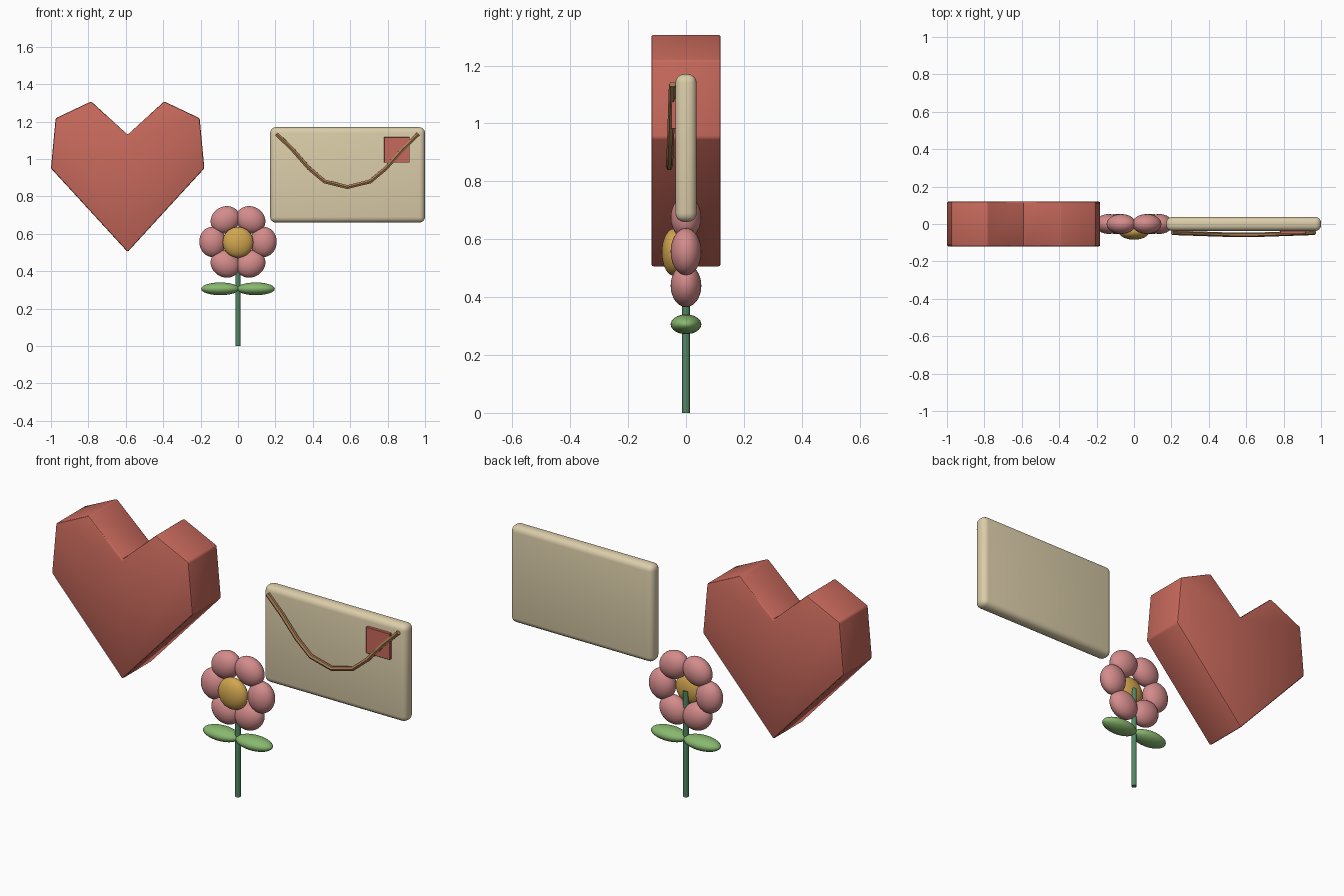
import bpy, bmesh, math

if "Cube" in bpy.data.objects:
    bpy.data.objects.remove(bpy.data.objects["Cube"])


def material(name, rgb):
    m = bpy.data.materials.new(name)
    m.diffuse_color = (*rgb, 1)
    m.use_nodes = True
    m.node_tree.nodes["Principled BSDF"].inputs["Base Color"].default_value = m.diffuse_color
    return m


RED = material("heart red", (0.57, 0.14, 0.105))
CREAM = material("paper cream", (0.71, 0.61, 0.40))
BROWN = material("cord brown", (0.39, 0.20, 0.085))
PINK = material("petal pink", (0.66, 0.26, 0.26))
YELLOW = material("centre yellow", (0.64, 0.38, 0.08))
STEM = material("stem green", (0.085, 0.24, 0.125))
LEAF = material("leaf green", (0.25, 0.48, 0.16))


def finish(name, mat, bevel=0, segments=1):
    ob = bpy.context.object
    ob.name = name
    ob.data.materials.append(mat)
    if bevel:
        mod = ob.modifiers.new("rounded edges", 'BEVEL')
        mod.width = bevel
        mod.segments = segments
        mod.limit_method = 'ANGLE'
        bpy.ops.object.modifier_apply(modifier=mod.name)
    bpy.ops.object.shade_smooth_by_angle(angle=math.radians(35))
    return ob


def box(name, mat, lo, hi, bevel=0, segments=1):
    bpy.ops.mesh.primitive_cube_add(size=1, location=[(a + b) / 2 for a, b in zip(lo, hi)])
    bpy.context.object.scale = [b - a for a, b in zip(lo, hi)]
    bpy.ops.object.transform_apply(location=False, rotation=False, scale=True)
    return finish(name, mat, bevel, segments)


def ellipsoid(name, mat, loc, radii, turn=0):
    bpy.ops.mesh.primitive_uv_sphere_add(segments=32, ring_count=16, radius=1,
                                         location=loc, rotation=(0, -turn, 0))
    bpy.context.object.scale = radii
    return finish(name, mat)


# Heart: extruded angular profile
outline = [(-0.41, 0.95), (-0.385, 1.218), (-0.195, 1.308), (0, 1.13),
           (0.195, 1.308), (0.385, 1.218), (0.41, 0.95), (0, 0.503)]
bm = bmesh.new()
face = bm.faces.new([bm.verts.new((x - 0.59, -0.12, z)) for x, z in outline])
back = bmesh.ops.extrude_face_region(bm, geom=[face])["geom"]
bmesh.ops.translate(bm, vec=(0, 0.24, 0),
                    verts=[g for g in back if isinstance(g, bmesh.types.BMVert)])
bmesh.ops.recalc_face_normals(bm, faces=bm.faces)
mesh = bpy.data.meshes.new("heart")
bm.to_mesh(mesh)
bm.free()
heart = bpy.data.objects.new("heart", mesh)
bpy.context.collection.objects.link(heart)
bpy.context.view_layer.objects.active = heart
heart.select_set(True)
finish("heart", RED, 0.008, 2)

# Envelope with stamp
box("envelope", CREAM, (0.172, -0.037, 0.66), (1.0, 0.037, 1.17), 0.03, 4)
box("stamp", RED, (0.78, -0.052, 0.98), (0.918, -0.034, 1.118), 0.002)

# Flap edge cord: sagging line swept with a round section
half = [(0.38, -0.047, 1.135), (0.293, -0.05, 1.05), (0.205, -0.053, 0.95),
        (0.122, -0.056, 0.88), (0, -0.058, 0.85)]
path = [(-x, y, z) for x, y, z in half] + half[-2::-1]
curve = bpy.data.curves.new("flap_cord", 'CURVE')
curve.dimensions = '3D'
curve.bevel_depth = 0.012
curve.bevel_resolution = 1
curve.use_fill_caps = True
spline = curve.splines.new('POLY')
spline.points.add(len(path) - 1)
for p, (x, y, z) in zip(spline.points, path):
    p.co = (x + 0.585, y, z, 1)
cord = bpy.data.objects.new("flap_cord", curve)
bpy.context.collection.objects.link(cord)
bpy.ops.object.select_all(action='DESELECT')
cord.select_set(True)
bpy.context.view_layer.objects.active = cord
bpy.ops.object.convert(target='MESH')
finish("flap_cord", BROWN)

# Flower stem
bpy.ops.mesh.primitive_cylinder_add(vertices=16, radius=0.0135, depth=0.555,
                                    location=(0, 0, 0.2775))
finish("stem", STEM)

# Petals in a ring around the centre
for i in range(6):
    a = i * math.pi / 3
    ellipsoid(f"petal_{i + 1}", PINK,
              (0.136 * math.cos(a), 0, 0.557 + 0.136 * math.sin(a)),
              (0.071, 0.053, 0.081), a)
ellipsoid("flower_centre", YELLOW, (0, -0.04, 0.555), (0.082, 0.044, 0.082))

# Pair of leaves
for side, name in ((-1, "left_leaf"), (1, "right_leaf")):
    ellipsoid(name, LEAF, (side * 0.095, 0, 0.306), (0.102, 0.053, 0.034))
